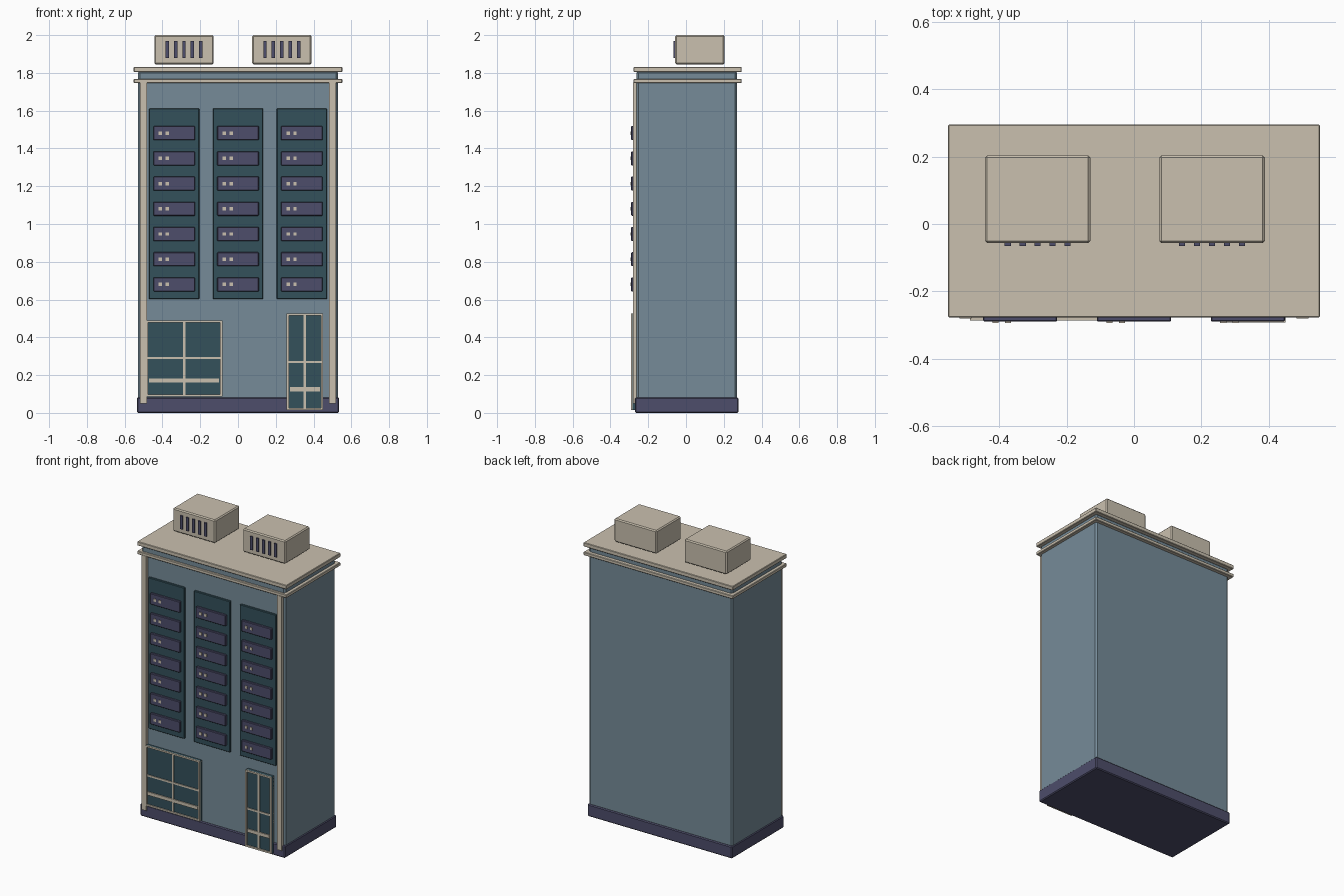
import bpy

cube = bpy.data.objects.get("Cube")
if cube:
    bpy.data.objects.remove(cube, do_unlink=True)


def material(name, r, g, b):
    m = bpy.data.materials.new(name)
    m.use_nodes = True
    m.diffuse_color = (r, g, b, 1)
    m.node_tree.nodes["Principled BSDF"].inputs["Base Color"].default_value = (r, g, b, 1)
    return m


WALL = material("blue_grey_wall", 0.18, 0.26, 0.315)
TRIM = material("beige_trim", 0.59, 0.53, 0.43)
PLUM = material("dark_violet", 0.075, 0.075, 0.145)
GLASS = material("dark_teal", 0.034, 0.082, 0.105)


def box(name, x, y, z, mat, bevel=0.0):
    """Box from (min, max) ranges on each axis."""
    bpy.ops.mesh.primitive_cube_add(size=1, location=[sum(r) / 2 for r in (x, y, z)])
    ob = bpy.context.object
    ob.name = name
    ob.scale = [r[1] - r[0] for r in (x, y, z)]
    bpy.ops.object.transform_apply(location=False, rotation=False, scale=True)
    ob.data.materials.append(mat)
    if bevel:
        mod = ob.modifiers.new("edge_bevel", 'BEVEL')
        mod.width = bevel
        mod.segments = 1
    return ob


# Main block, plinth and the two cornice slabs
box("building_body", (-0.53, 0.53), (-0.262, 0.27), (0.01, 1.81), WALL, 0.01)
box("plinth", (-0.535, 0.535), (-0.27, 0.278), (0, 0.082), PLUM, 0.006)
for name, z in (("lower_cornice", (1.746, 1.768)), ("roof_slab", (1.804, 1.831))):
    box(name, (-0.552, 0.552), (-0.277, 0.295), z, TRIM, 0.003)

# Corner pilasters
for side, x in (("right", -0.501), ("left", 0.501)):
    box(side + "_pilaster", (x - 0.018, x + 0.018), (-0.28, -0.255), (0.05, 1.75), TRIM)

# Tall window panels with their balconies
for col, cx in enumerate((-0.338, 0.0, 0.338)):
    box(f"window_panel_{col}", (cx - 0.133, cx + 0.133), (-0.275, -0.255),
        (0.602, 1.612), GLASS, 0.003)
    for row in range(7):
        z = 0.68 + row * 0.1335
        box(f"balcony_{col}_{row}", (cx - 0.11, cx + 0.11), (-0.29, -0.27),
            (z - 0.037, z + 0.037), PLUM, 0.003)
        for dot in (-0.073, -0.036):
            box(f"balcony_light_{col}_{row}", (cx + dot - 0.009, cx + dot + 0.009),
                (-0.294, -0.288), (z - 0.009, z + 0.009), TRIM)


def glazing(name, x, z, bar_z, rail_z, front):
    """Framed glass with a mullion, a cross bar and a push rail."""
    t, y = 0.011, (front, -0.257)
    box(name + "_glass", x, (front + 0.008, -0.258), z, GLASS)
    for end, edge in enumerate((x[0], x[1] - t)):
        box(f"{name}_jamb_{end}", (edge, edge + t), y, z, TRIM)
    for end, edge in enumerate((z[0], z[1] - t)):
        box(f"{name}_frame_rail_{end}", x, y, (edge, edge + t), TRIM)
    mid = (x[0] + x[1]) / 2
    bar_y = (front + 0.003, front + 0.01)
    box(name + "_mullion", (mid - 0.006, mid + 0.006), bar_y, z, TRIM)
    box(name + "_cross_bar", x, bar_y, (bar_z - 0.006, bar_z + 0.006), TRIM)
    box(name + "_push_rail", (x[0] + 0.017, x[1] - 0.017), (front + 0.001, front + 0.01),
        (rail_z - 0.011, rail_z + 0.011), TRIM)


# Ground floor shop window and entrance door
glazing("shop_window", (-0.487, -0.083), (0.087, 0.49), 0.29, 0.172, -0.286)
glazing("entrance_door", (0.258, 0.45), (0.015, 0.527), 0.27, 0.125, -0.292)

# Rooftop vent units with dark slots on the front
for name, cx in (("right", -0.286), ("left", 0.232)):
    box(name + "_roof_unit", (cx - 0.157, cx + 0.157), (-0.057, 0.204), (1.845, 2.0), TRIM, 0.007)
    for i in range(5):
        x = cx + (i - 2) * 0.0445
        box(f"{name}_vent_slot_{i}", (x - 0.009, x + 0.009), (-0.065, -0.05),
            (1.878, 1.968), PLUM)
